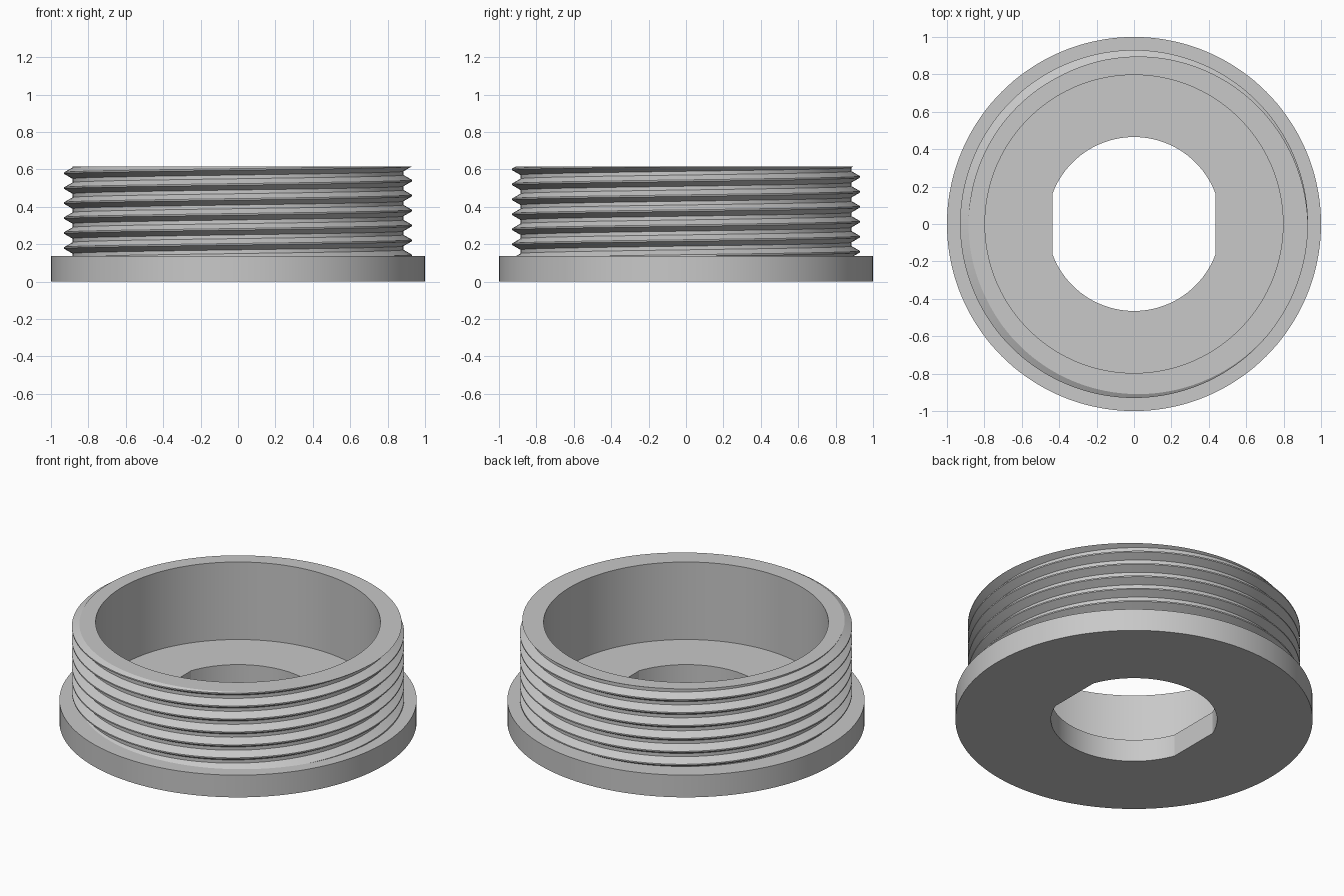
import bpy, bmesh
from math import cos, sin, acos, pi, tau

SEG = 144
FLANGE_TOP, TOP = 0.137, 0.616
BORE, HOLE, FLAT = 0.797, 0.465, 0.435
PITCH, ROOT, CREST = 0.08, 0.885, 0.93

cube = bpy.data.objects.get("Cube")
if cube:
    bpy.data.objects.remove(cube, do_unlink=True)

grey = bpy.data.materials.new("plain grey")
grey.use_nodes = True
colour = (0.58, 0.58, 0.58, 1)
grey.diffuse_color = colour
grey.node_tree.nodes["Principled BSDF"].inputs["Base Color"].default_value = colour


def circle(radius):
    return [(radius * cos(tau * i / SEG), radius * sin(tau * i / SEG)) for i in range(SEG)]


def tube(bm, outline, z0, z1):
    """Vertical wall along a closed outline; returns bottom and top edge loops."""
    low, high = [[bm.verts.new((x, y, z)) for x, y in outline] for z in (z0, z1)]
    n = len(outline)
    for i in range(n):
        j = (i + 1) % n
        bm.faces.new((low[i], low[j], high[j], high[i]))
    return [[bm.edges.get((loop[i], loop[(i + 1) % n])) for i in range(n)]
            for loop in (low, high)]


def cap(bm, outer, inner):
    """Flat ring between two coplanar loops."""
    bmesh.ops.triangle_fill(bm, edges=outer + inner, use_beauty=True, normal=(0, 0, 1))


def finish(bm, name):
    bmesh.ops.recalc_face_normals(bm, faces=bm.faces[:])
    mesh = bpy.data.meshes.new(name)
    bm.to_mesh(mesh)
    bm.free()
    mesh.materials.append(grey)
    obj = bpy.data.objects.new(name, mesh)
    bpy.context.collection.objects.link(obj)
    bpy.ops.object.select_all(action="DESELECT")
    obj.select_set(True)
    bpy.context.view_layer.objects.active = obj
    bpy.ops.object.shade_smooth_by_angle(angle=pi / 12)


# Flange plate with a round hole that has two flat sides
bm = bmesh.new()
corner = acos(FLAT / HOLE)
arc_steps = 48
hole = []
for start in (corner, pi + corner):
    for i in range(arc_steps + 1):
        a = start + (pi - 2 * corner) * i / arc_steps
        hole.append((HOLE * cos(a), HOLE * sin(a)))
rim = tube(bm, circle(1), 0, FLANGE_TOP)
bore = tube(bm, hole, 0, FLANGE_TOP)
for outer, inner in zip(rim, bore):
    cap(bm, outer, inner)
finish(bm, "flange")

# Threaded collar: one continuous helical sheet, trimmed flat at both ends
bm = bmesh.new()
profile = [(ROOT, -0.4), (ROOT, -0.6 + 0.45), (CREST, 0.45 - 0.01), (CREST, 0.55 + 0.01)]
profile = [(ROOT, 0.13), (ROOT, 0.37 - 0.24 + 0.24 - 0.2), (CREST, 0.45), (CREST, 0.55)]
profile = [(ROOT, -0.125), (ROOT, 0.125), (CREST, 0.45), (CREST, 0.55)]
turns = 9
columns = []
for i in range(SEG):
    a = tau * i / SEG
    columns.append([])
    for k in range(turns):
        for r, h in profile:
            z = 0.14 + PITCH * (i / SEG + k - 2 + h - 0.5)
            columns[i].append(bm.verts.new((r * cos(a), r * sin(a), z)))
step = len(profile)
for i in range(SEG):
    here, there = columns[i], columns[(i + 1) % SEG]
    shift = step if i == SEG - 1 else 0
    for j in range(step * turns - 1 - shift):
        bm.faces.new((here[j], there[j + shift], there[j + shift + 1], here[j + 1]))

foot = FLANGE_TOP - 0.02
for z, way in ((foot, -1), (TOP, 1)):
    bmesh.ops.bisect_plane(bm, geom=bm.verts[:] + bm.edges[:] + bm.faces[:], dist=1e-5,
                           plane_co=(0, 0, z), plane_no=(0, 0, way), clear_outer=True)
ends = [[e for e in bm.edges if e.is_boundary and
         all(abs(v.co.z - z) < 1e-4 for v in e.verts)] for z in (foot, TOP)]
for outer, inner in zip(ends, tube(bm, circle(BORE), foot, TOP)):
    cap(bm, outer, inner)
finish(bm, "threaded_collar")
